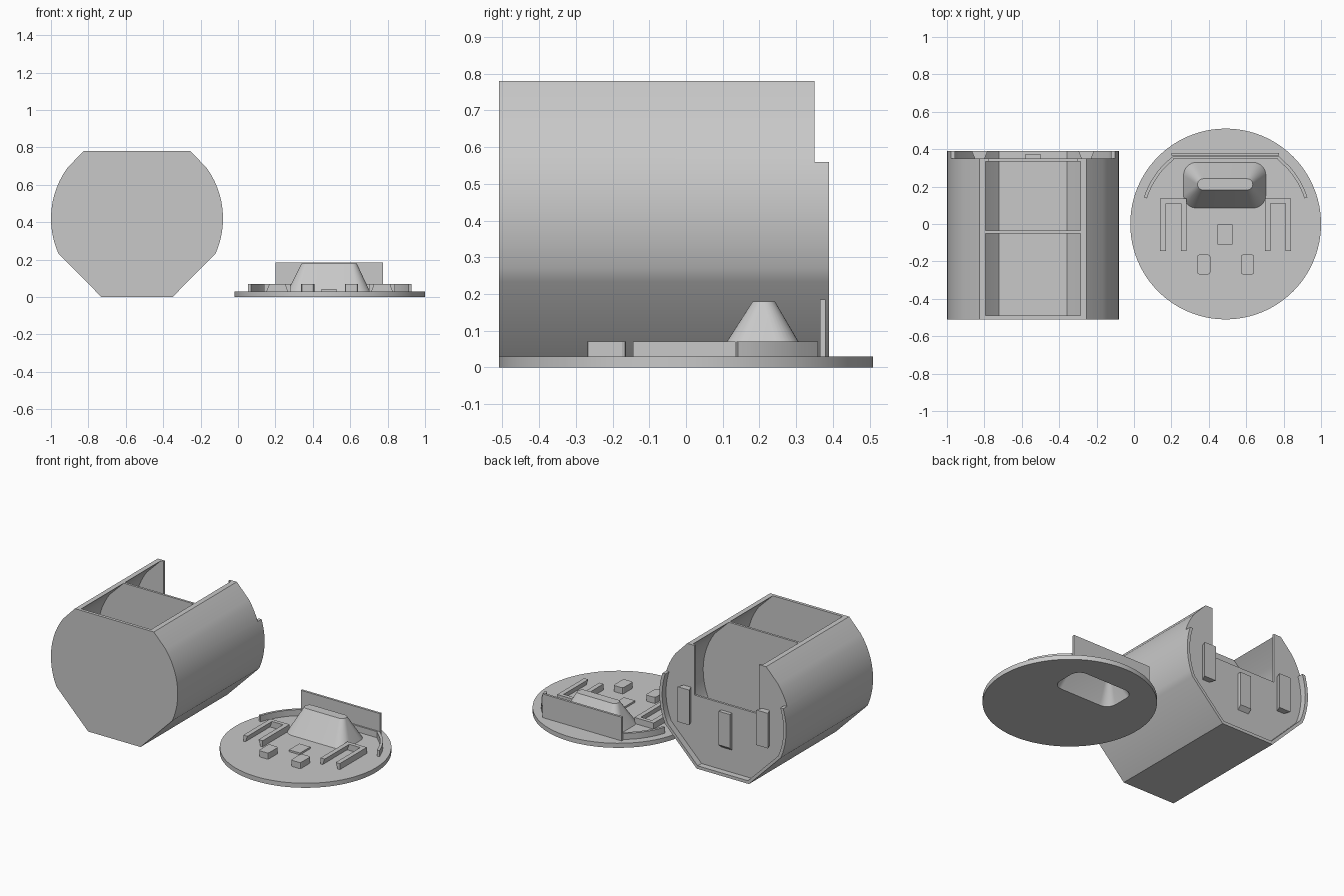
import bpy, bmesh, math

if "Cube" in bpy.data.objects:
    bpy.data.objects.remove(bpy.data.objects["Cube"])

grey = bpy.data.materials.new("plain grey")
grey.diffuse_color = (0.58, 0.58, 0.58, 1)
grey.use_nodes = True
grey.node_tree.nodes["Principled BSDF"].inputs["Base Color"].default_value = grey.diffuse_color

CX, CZ = -0.54, 0.42      # housing axis
LX = 0.49                 # lid centre


def loft(name, rings):
    """Solid skinned over matching closed rings of 3D points."""
    bm = bmesh.new()
    vs = [[bm.verts.new(p) for p in r] for r in rings]
    n = len(rings[0])
    for a, b in zip(vs, vs[1:]):
        for i in range(n):
            j = (i + 1) % n
            bm.faces.new((a[i], a[j], b[j], b[i]))
    bm.faces.new(vs[0][::-1])
    bm.faces.new(vs[-1])
    bmesh.ops.recalc_face_normals(bm, faces=bm.faces)
    me = bpy.data.meshes.new(name)
    bm.to_mesh(me)
    bm.free()
    me.materials.append(grey)
    ob = bpy.data.objects.new(name, me)
    bpy.context.collection.objects.link(ob)
    return ob


def prism_y(name, prof, y0, y1):
    return loft(name, [[(x, y, z) for x, z in prof] for y in (y0, y1)])


def prism_z(name, prof, z0, z1):
    return loft(name, [[(x, y, z) for x, y in prof] for z in (z0, z1)])


def box(name, x0, x1, y0, y1, z0, z1):
    return prism_z(name, [(x0, y0), (x1, y0), (x1, y1), (x0, y1)], z0, z1)


def boolean(ob, tool, op='DIFFERENCE'):
    m = ob.modifiers.new("cut", 'BOOLEAN')
    m.operation, m.object, m.solver = op, tool, 'EXACT'
    bpy.context.view_layer.objects.active = ob
    bpy.ops.object.modifier_apply(modifier=m.name)
    bpy.data.objects.remove(tool)


def smooth(ob, deg=25):
    bpy.ops.object.select_all(action='DESELECT')
    ob.select_set(True)
    bpy.context.view_layer.objects.active = ob
    bpy.ops.object.shade_smooth_by_angle(angle=math.radians(deg))


def housing_profile(r, top, foot):
    """Round section with a flat top and a 45 degree tapered foot."""
    a0 = math.degrees(math.asin(0.36 / r))
    angs = [a0, 36] + [36 - 5 * i for i in range(1, 13)]
    half = [(r * math.cos(math.radians(a)), CZ + r * math.sin(math.radians(a))) for a in angs]
    if top > 0.78:
        half = [(half[0][0], top)] + half
    half.append(foot)
    return [(CX + x, z) for x, z in half] + [(CX - x, z) for x, z in reversed(half)]


outer = housing_profile(0.46, 0.78, (0.19, 0.0))
inner = housing_profile(0.44, 0.85, (0.182, 0.02))

# Housing: solid section with two pockets, rear recess and rear notch
housing = prism_y("housing", outer, -0.51, 0.39)
for y0, y1 in ((-0.49, -0.05), (-0.035, 0.335), (0.35, 0.45)):
    boolean(housing, prism_y("pocket_cutter", inner, y0, y1))
boolean(housing, box("lip_cutter", -1.1, 0.0, 0.35, 0.45, 0.56, 0.9))
boolean(housing, box("notch_cutter", CX - 0.235, CX + 0.235, 0.3, 0.45, 0.455, 0.9))
smooth(housing)

# Dovetail clips on the rear wall
for s, side in ((-1, "left"), (1, "right")):
    c = CX + s * 0.285
    prof = [(c - 0.025, 0.348), (c + 0.025, 0.348), (c + 0.043, 0.39), (c - 0.043, 0.39)]
    prism_z(side + "_clip", prof, 0.27, 0.50)

# Centre latch with a sloped lower end
latch = [(0.348, 0.41), (0.375, 0.41), (0.375, 0.19), (0.348, 0.165)]
loft("centre_latch", [[(CX + x, y, z) for y, z in latch] for x in (-0.04, 0.04)])


def rounded(x0, x1, y0, y1, r, z, n=8):
    pts = []
    for k, (cx, cy) in enumerate(((x1 - r, y1 - r), (x0 + r, y1 - r),
                                  (x0 + r, y0 + r), (x1 - r, y0 + r))):
        for i in range(n + 1):
            a = math.radians(90 * k + 90 * i / n)
            pts.append((cx + r * math.cos(a), cy + r * math.sin(a), z))
    return pts


# Lid disc with a hollow finger grip
circle = [(LX + 0.51 * math.cos(math.tau * i / 96), 0.51 * math.sin(math.tau * i / 96))
          for i in range(96)]
lid = prism_z("lid_disc", circle, 0, 0.03)
boolean(lid, loft("grip", [rounded(0.265, 0.705, 0.085, 0.33, 0.07, 0.02),
                           rounded(0.265, 0.705, 0.085, 0.33, 0.07, 0.03),
                           rounded(0.34, 0.635, 0.182, 0.242, 0.029, 0.18)]), 'UNION')
boolean(lid, loft("grip_cutter", [rounded(0.27, 0.70, 0.09, 0.325, 0.065, -0.01),
                                  rounded(0.275, 0.695, 0.095, 0.32, 0.065, 0.01),
                                  rounded(0.35, 0.625, 0.192, 0.232, 0.019, 0.16)]))
smooth(lid)

# Tall closing plate and the locating rib around it
box("closing_plate", 0.2, 0.775, 0.365, 0.38, 0.03, 0.185)
arc = [162 - 4 * i for i in range(7)] + [128.5]
path = [(r * math.cos(math.radians(a)), r * math.sin(math.radians(a)))
        for r, seq in ((0.46, arc), (0.443, arc[::-1])) for a in seq]
for s, side in ((1, "left"), (-1, "right")):
    smooth(prism_z(side + "_locating_rib", [(LX + s * x, y) for x, y in path], 0.03, 0.07))
box("straight_locating_rib", 0.205, 0.775, 0.35, 0.36, 0.03, 0.07)

# Dovetail sockets: two legs undercut on the inside, joined by an end bar
for s, side in ((-1, "left"), (1, "right")):
    c = LX + s * 0.28
    for t in (-1, 1):
        leg = [(c + t * 0.07, 0.03), (c + t * 0.07, 0.07),
               (c + t * 0.04, 0.07), (c + t * 0.055, 0.03)]
        prism_y(side + "_socket_leg", leg, -0.145, 0.11)
    box(side + "_socket_bar", c - 0.07, c + 0.07, 0.11, 0.135, 0.03, 0.07)

# Stop blocks and centre pad
for s, side in ((-1, "left"), (1, "right")):
    c = LX + s * 0.117
    loft(side + "_stop_block", [rounded(c - 0.035, c + 0.035, -0.27, -0.163, 0.012, z, 2)
                                for z in (0.03, 0.07)])
box("centre_pad", 0.447, 0.527, -0.11, -0.003, 0.03, 0.042)
